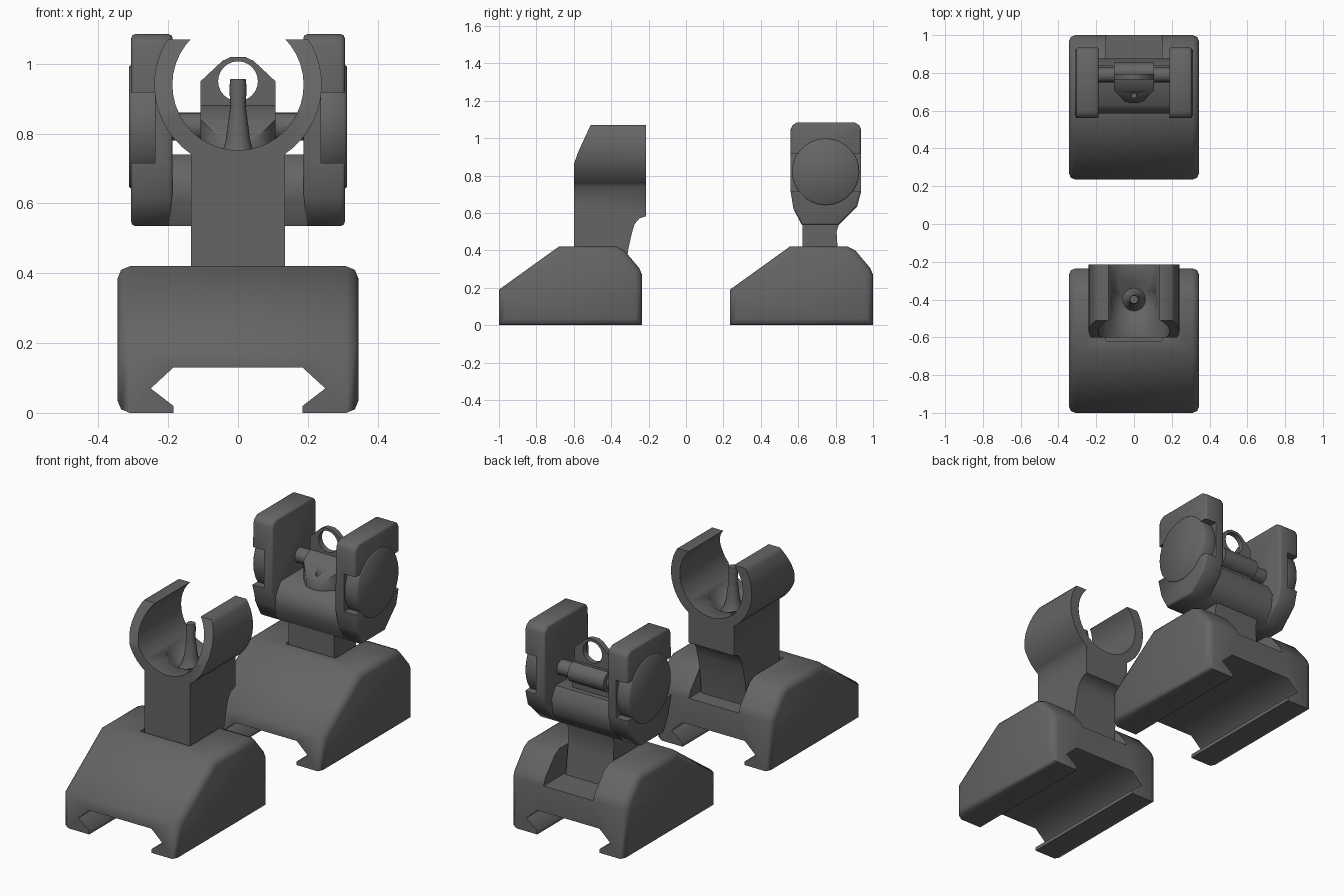
import bpy, bmesh
from math import sin, cos, radians, pi

if "Cube" in bpy.data.objects:
    bpy.data.objects.remove(bpy.data.objects["Cube"])

PLACE = {'X': lambda u, v, w: (w, u, v),   # profile in (y, z), extruded along x
         'Y': lambda u, v, w: (u, w, v),   # profile in (x, z), extruded along y
         'Z': lambda u, v, w: (u, v, w)}   # profile in (x, y), extruded along z

gunmetal = bpy.data.materials.new('dark_grey')
gunmetal.diffuse_color = (.13, .13, .13, 1)
gunmetal.use_nodes = True
gunmetal.node_tree.nodes["Principled BSDF"].inputs["Base Color"].default_value = gunmetal.diffuse_color


def prism(name, pts, axis, a, b, bevel=0, segs=1):
    """Extrude a profile from a to b; optionally bevel the rims of the two end caps."""
    bm = bmesh.new()
    lo = [bm.verts.new(PLACE[axis](u, v, a)) for u, v in pts]
    hi = [bm.verts.new(PLACE[axis](u, v, b)) for u, v in pts]
    caps = [bm.faces.new(lo), bm.faces.new(hi)]
    for i in range(len(pts)):
        j = (i + 1) % len(pts)
        bm.faces.new((lo[i], lo[j], hi[j], hi[i]))
    if bevel:
        rim = list({e for f in caps for e in f.edges})
        bmesh.ops.bevel(bm, geom=rim, offset=bevel, segments=segs, profile=0.5, affect='EDGES')
    return finish(name, bm)


def finish(name, bm):
    bmesh.ops.recalc_face_normals(bm, faces=bm.faces)
    me = bpy.data.meshes.new(name)
    bm.to_mesh(me)
    bm.free()
    me.materials.append(gunmetal)
    ob = bpy.data.objects.new(name, me)
    bpy.context.collection.objects.link(ob)
    return ob


def arc(cx, cy, r, a0, a1, n):
    return [(cx + r * cos(radians(a0 + (a1 - a0) * i / n)),
             cy + r * sin(radians(a0 + (a1 - a0) * i / n))) for i in range(n + 1)]


def circle(cx, cy, r, n=24):
    return arc(cx, cy, r, 0, 360, n)[:-1]


def lathe(name, prof, x, y, n=16):
    """Closed solid of revolution about a vertical axis; prof is (radius, z)."""
    bm = bmesh.new()
    rings = [[bm.verts.new((x + r * cos(2 * pi * i / n), y + r * sin(2 * pi * i / n), z))
              for i in range(n)] for r, z in prof]
    for p, q in zip(rings, rings[1:]):
        for i in range(n):
            j = (i + 1) % n
            bm.faces.new((p[i], p[j], q[j], q[i]))
    bm.faces.new(rings[0])
    bm.faces.new(rings[-1])
    return finish(name, bm)


def boolean(ob, cutter, op='DIFFERENCE'):
    m = ob.modifiers.new('bool', 'BOOLEAN')
    m.operation, m.object, m.solver = op, cutter, 'EXACT'
    bpy.context.view_layer.objects.active = ob
    bpy.ops.object.modifier_apply(modifier=m.name)
    bpy.data.objects.remove(cutter)


def mirror_x(pts):
    return pts + [(-u, v) for u, v in reversed(pts)]


# Two rail-clamp bases
for label, dy in (('front', 0), ('rear', 1.235)):
    side = [(-1, 0), (-1, .19), (-.68, .42), (-.37, .42), (-.33, .4), (-.25, .305),
            (-.235, .27), (-.235, 0)]
    base = prism(label + '_base', [(y + dy, z) for y, z in side], 'X', -.345, .345, .035, 2)
    groove = mirror_x([(.185, -.1), (.185, .02), (.25, .07), (.185, .13)])
    boolean(base, prism('groove', groove, 'Y', -2, 2))
    channel = mirror_x([(.148, .27), (.148, .41), (.152, .6)])
    boolean(base, prism('channel', channel, 'Y', -.62 + dy, dy))

# Front post with open ring ears: front outline intersected with side outline
C = .94
outline = ([(-.135, .27), (.135, .27)] + arc(0, C, .24, -55.8, 36, 12)
           + arc(0, C, .188, 46, -226, 30) + arc(0, C, .24, 144, 235.8, 12))
post = prism('front_post', outline, 'Y', -.6, -.215)
side = [(-.7, .2), (-.6, .25), (-.6, .86), (-.575, .93), (-.51, 1.07), (-.2, 1.07), (-.2, .585),
        (-.22, .58), (-.25, .57), (-.275, .54), (-.29, .49), (-.31, .4), (-.33, .2)]
boolean(post, prism('post_side', side, 'X', -.5, .5), 'INTERSECT')
boolean(post, lathe('well', [(.06, .715), (.12, .775), (.13, .84)], 0, -.4))
lathe('front_pin', [(.07, .70), (.045, .745), (.035, .78), (.026, .85), (.022, .88),
                    (.025, .93), (.022, .957)], 0, -.4)

# Rear neck and cross body
prism('rear_neck', [(.622, .26), (.622, .58), (.82, .58), (.818, .54), (.805, .5),
                    (.81, .42), (.83, .26)], 'X', -.135, .135)
prism('rear_body', [(.62, .535), (.585, .61), (.585, .67), (.63, .74), (.84, .74),
                    (.875, .68), (.865, .6), (.815, .535)], 'X', -.2, .2)

# Rear protective ears with recessed outer band and round knob
ear_side = [(.62, .535), (.575, .62), (.56, .71), (.56, 1.05), (.57, 1.07), (.595, 1.085),
            (.9, 1.085), (.925, 1.07), (.935, 1.05), (.935, .71), (.915, .635), (.815, .535)]
for s, label in ((-1, 'left'), (1, 'right')):
    a, b = sorted((s * .187, s * .306))
    ear = prism(label + '_ear', ear_side, 'X', a, b, .012, 2)
    c, d = sorted((s * .238, s * .4))
    boolean(ear, prism('band', [(.4, .715), (1.1, .715), (1.1, .918), (.4, .918)], 'X', c, d))
    c, d = sorted((s * .2, s * .312))
    prism(label + '_knob', circle(.747, .82, .18, 28), 'X', c, d, .008)

# Axle, drum and flip aperture
prism('axle', circle(.79, .82, .04, 16), 'X', -.2, .2)
prism('axle_drum', circle(.80, .825, .055, 16), 'X', -.107, .107)
plate = prism('aperture_plate', mirror_x([(.107, .8), (.107, .95), (.045, 1.008), (.02, 1.02)]),
              'Y', .765, .795)
boolean(plate, prism('eye', circle(0, .95, .057), 'Y', .6, 1))

# Second aperture: a tongue sloping down to the front
flap = prism('aperture_flap', mirror_x([(.107, .84), (.107, .71), (.05, .65), (.02, .64)]),
             'Z', .6, 1)
slope = [(.81, .88), (.765, .88), (.71, .84), (.63, .765), (.63, .735), (.81, .735)]
boolean(flap, prism('flap_slope', slope, 'X', -.3, .3), 'INTERSECT')
boolean(flap, prism('small_eye', circle(0, .68, .012, 12), 'Z', .75, .9))

# Smooth shading with crisp edges
bpy.ops.object.select_all(action='SELECT')
bpy.context.view_layer.objects.active = post
bpy.ops.object.shade_smooth_by_angle(angle=radians(58))
